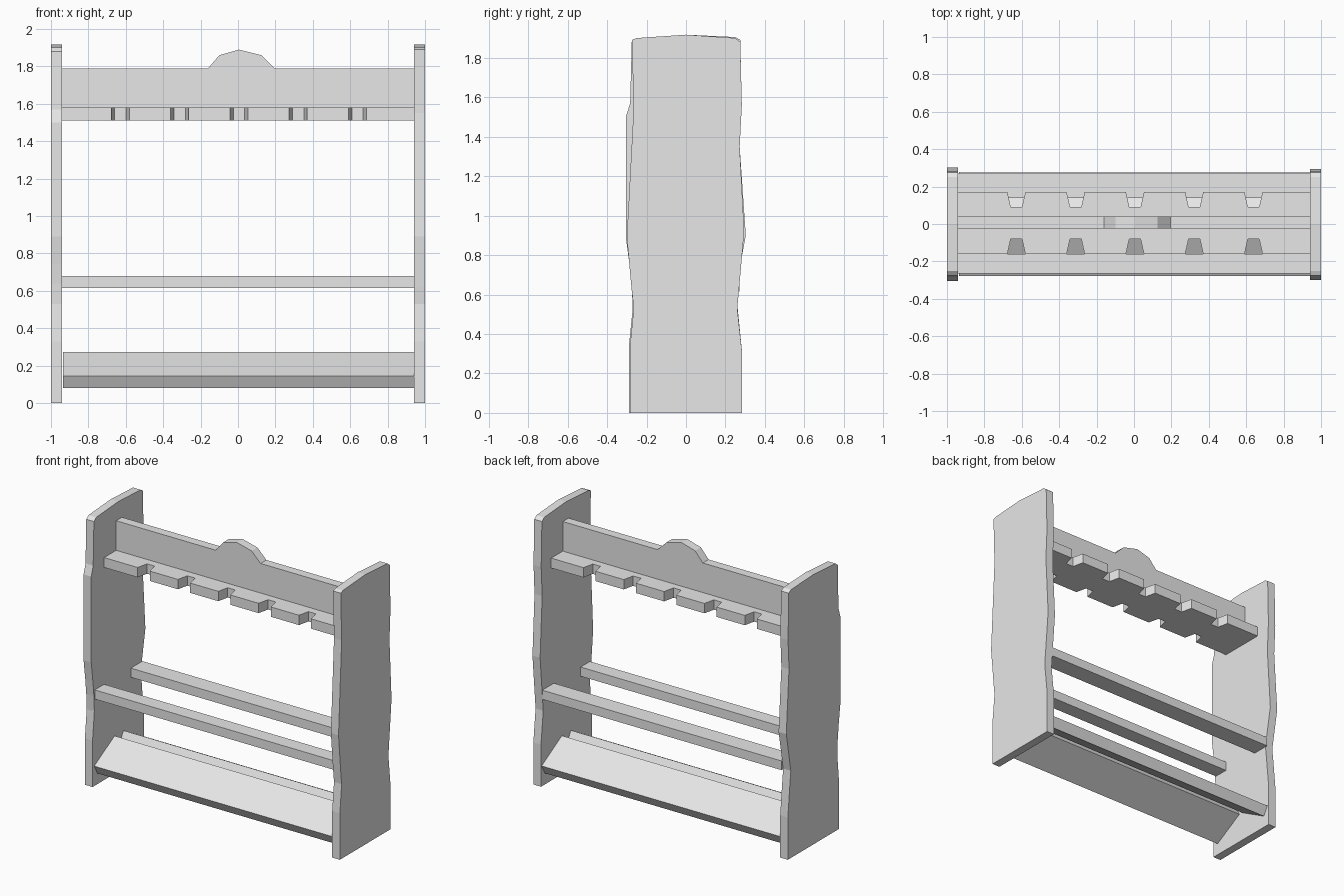
import bpy
import bmesh
from mathutils import Vector

cube = bpy.data.objects.get("Cube")
if cube:
    bpy.data.objects.remove(cube, do_unlink=True)

grey = bpy.data.materials.new("plain_grey")
grey.use_nodes = True
grey.diffuse_color = (0.8, 0.8, 0.8, 1)
grey.node_tree.nodes["Principled BSDF"].inputs["Base Color"].default_value = (0.8, 0.8, 0.8, 1)


def prism(name, outline, place, depth):
    """Extrude a flat outline; place() turns 2D points into 3D."""
    bm = bmesh.new()
    face = bm.faces.new([bm.verts.new(place(a, b)) for a, b in outline])
    out = bmesh.ops.extrude_face_region(bm, geom=[face])
    moved = [v for v in out["geom"] if isinstance(v, bmesh.types.BMVert)]
    bmesh.ops.translate(bm, verts=moved, vec=Vector(depth))
    bmesh.ops.recalc_face_normals(bm, faces=bm.faces[:])
    mesh = bpy.data.meshes.new(name)
    bm.to_mesh(mesh)
    bm.free()
    mesh.materials.append(grey)
    obj = bpy.data.objects.new(name, mesh)
    bpy.context.collection.objects.link(obj)
    return obj


def along_x(name, outline, x0, x1):
    return prism(name, outline, lambda y, z: (x0, y, z), (x1 - x0, 0, 0))


# Wavy side panels, outlined in (y, z)
along_x("right_side_panel", [
    (-0.29, 0), (-0.29, 0.33), (-0.27, 0.53), (-0.275, 0.64), (-0.285, 0.74), (-0.305, 0.89),
    (-0.305, 1.5), (-0.283, 1.57), (-0.275, 1.88), (-0.25, 1.9), (0, 1.917),
    (0.25, 1.905), (0.275, 1.89), (0.283, 1.56), (0.272, 1.35), (0.303, 0.9),
    (0.252, 0.62), (0.262, 0.53), (0.285, 0.3), (0.285, 0)], -1, -0.94)
along_x("left_side_panel", [
    (-0.285, 0), (-0.285, 0.33), (-0.265, 0.53), (-0.275, 0.62), (-0.3, 0.89),
    (-0.265, 1.55), (-0.275, 1.89), (-0.25, 1.9), (0, 1.917),
    (0.25, 1.9), (0.275, 1.88), (0.283, 1.56), (0.272, 1.35), (0.295, 0.92),
    (0.26, 0.53), (0.285, 0.3), (0.285, 0)], 0.94, 1)

# Crossbars
for name, y0, y1 in (("front_crossbar", -0.265, -0.16), ("back_crossbar", 0.14, 0.27)):
    along_x(name, [(y0, 0.615), (y1, 0.615), (y1, 0.68), (y0, 0.68)], -0.94, 0.94)

# Sloping bottom boards, low on the outside
for name, s in (("front_bottom_board", 1), ("back_bottom_board", -1)):
    profile = [(-0.278, 0.145), (-0.05, 0.273), (-0.014, 0.208), (-0.242, 0.08)]
    along_x(name, [(s * y, z) for y, z in profile], -0.935, 0.94)

# Upright header board with a crest
prism("header_board", [
    (-0.94, 1.58), (0.94, 1.58), (0.94, 1.79), (0.195, 1.79), (0.125, 1.86),
    (0.005, 1.89), (-0.1, 1.86), (-0.16, 1.79), (-0.94, 1.79)],
    lambda x, z: (x, -0.025, z), (0, 0.065, 0))

# Notched holder shelf
centres = [0.005 + 0.317 * i for i in range(-2, 3)]


def notched_edge(y, inner):
    pts = [(-0.94, y)]
    for c in centres:
        pts += [(c - 0.048, y), (c - 0.03, inner), (c + 0.03, inner), (c + 0.048, y)]
    return pts + [(0.94, y)]


prism("notched_shelf", notched_edge(-0.16, -0.08) + notched_edge(0.17, 0.09)[::-1],
      lambda x, y: (x, y, 1.51), (0, 0, 0.07))
